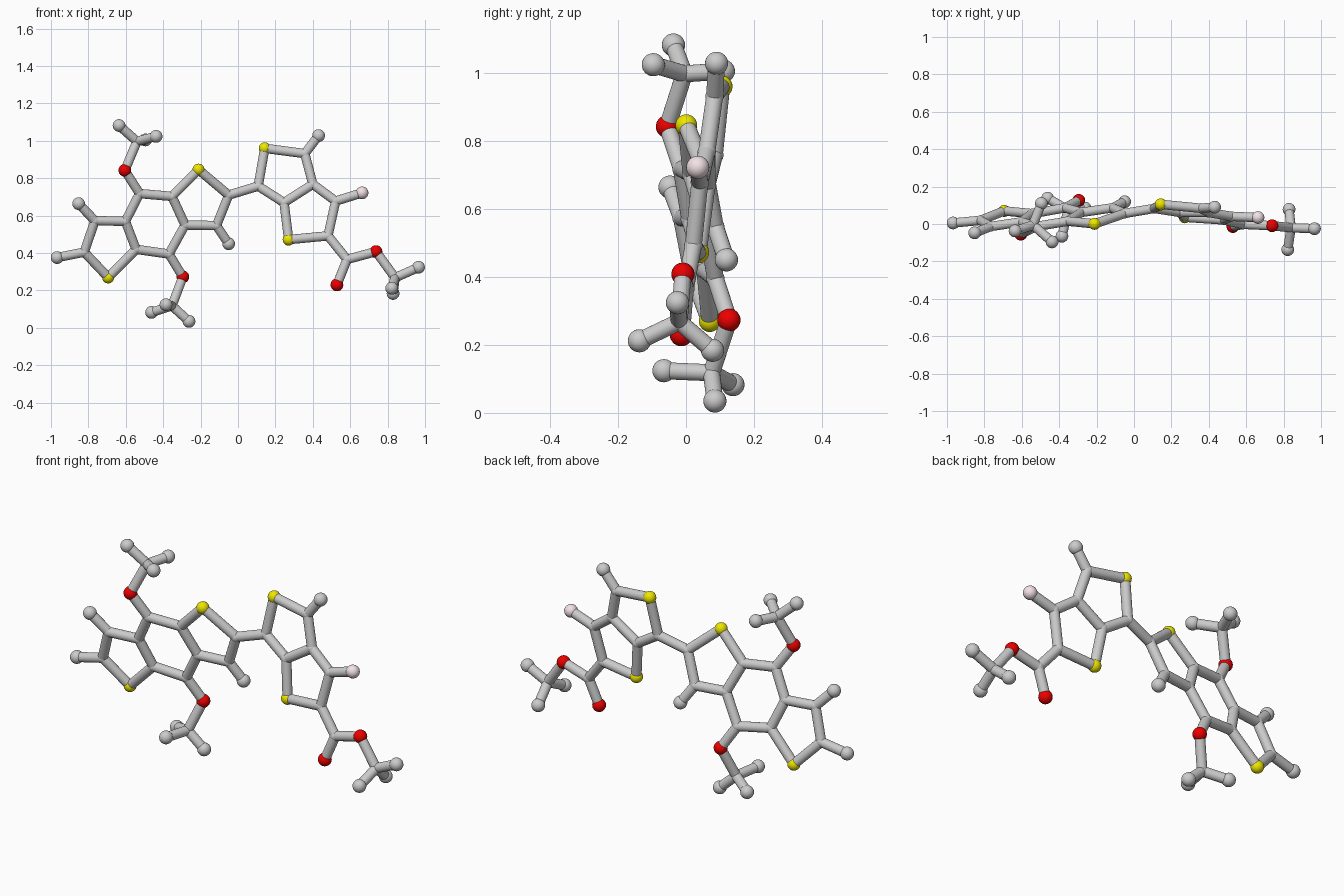
import bpy, math
from mathutils import Vector

if "Cube" in bpy.data.objects:
    bpy.data.objects.remove(bpy.data.objects["Cube"])

STICK, JOINT, BALL = 0.025, 0.027, 0.034


def material(name, rgb):
    m = bpy.data.materials.new(name)
    m.diffuse_color = (*rgb, 1)
    m.use_nodes = True
    m.node_tree.nodes["Principled BSDF"].inputs["Base Color"].default_value = m.diffuse_color
    return m


MATS = {'S': material("yellow", (0.85, 0.8, 0.0)),
        'O': material("red", (0.85, 0.0, 0.0)),
        'F': material("pink", (0.9, 0.76, 0.79))}
NAMES = {'S': "sulphur_ball", 'O': "oxygen_ball", 'F': "fluorine_ball",
         'H': "end_ball", 'C': "joint_ball"}
RADII = {'S': 0.032, 'C': JOINT}


# the two ring systems lie in slightly tilted planes
def left_plane(x, z):
    return 0.234 + 0.143 * x - 0.24 * z


def right_plane(x, z):
    return 0.001 - 0.08 * x + 0.12 * z


# planar atoms: kind, x, z
LEFT = {
    'Ha': ('H', -.967, .376), 'Ca': ('C', -.822, .405), 'Cb': ('C', -.765, .573),
    'Hb': ('H', -.852, .664), 'Sl': ('S', -.694, .27), 'B1': ('C', -.602, .57),
    'B2': ('C', -.545, .42), 'B3': ('C', -.369, .395), 'B4': ('C', -.283, .55),
    'B5': ('C', -.353, .703), 'B6': ('C', -.526, .718), 'O1': ('O', -.605, .842),
    'O2': ('O', -.295, .273), 'St': ('S', -.211, .846), 'T2': ('C', -.05, .71),
    'T3': ('C', -.115, .547), 'Ht': ('H', -.05, .45),
}
RIGHT = {
    'R1': ('C', .108, .758), 'Sr': ('S', .143, .96), 'R2': ('C', .357, .932),
    'Hr': ('H', .431, 1.028), 'R3': ('C', .4, .768), 'R4': ('C', .246, .67),
    'Sb': ('S', .271, .472), 'R5': ('C', .481, .492), 'R6': ('C', .522, .678),
    'F': ('F', .663, .722), 'E': ('C', .583, .366), 'Od': ('O', .529, .23),
    'O3': ('O', .738, .408),
}
# methyl groups: x, y, z of the carbon and its three ends
METHYL = {
    'O1': [(-.54, -.005, .997), (-.636, -.037, 1.082), (-.438, -.096, 1.024), (-.495, .11, 1.005)],
    'O2': [(-.353, .075, .118), (-.462, .138, .083), (-.262, .085, .035), (-.385, -.065, .124)],
    'O3': [(.84, -.02, .268), (.965, -.025, .324), (.822, -.137, .212), (.829, .078, .184)],
}
BONDS = """Ha-Ca Ca-Cb Cb-Hb Ca-Sl Cb-B1 Sl-B2 B1-B2 B2-B3 B3-B4 B4-B5 B5-B6 B6-B1
B6-O1 B3-O2 B5-St St-T2 T2-T3 T3-B4 T3-Ht T2-R1 R1-Sr Sr-R2 R2-Hr R2-R3 R3-R4 R4-R1
R4-Sb Sb-R5 R5-R6 R6-R3 R6-F R5-E E-Od E-O3""".split()

atoms = {}
for table, plane in ((LEFT, left_plane), (RIGHT, right_plane)):
    for key, (kind, x, z) in table.items():
        atoms[key] = (kind, Vector((x, plane(x, z), z)))
bonds = [b.split('-') for b in BONDS]
for ox, pts in METHYL.items():
    c = ox + 'c'
    atoms[c] = ('C', Vector(pts[0]))
    bonds.append((ox, c))
    for i, p in enumerate(pts[1:]):
        atoms[c + str(i)] = ('H', Vector(p))
        bonds.append((c, c + str(i)))


def smooth(ob):
    ob.data.polygons.foreach_set("use_smooth", [True] * len(ob.data.polygons))


# atom balls
for kind, p in atoms.values():
    bpy.ops.mesh.primitive_uv_sphere_add(segments=24, ring_count=16,
                                         radius=RADII.get(kind, BALL), location=p)
    ob = bpy.context.object
    ob.name = NAMES[kind]
    smooth(ob)
    if kind in MATS:
        ob.data.materials.append(MATS[kind])

# bond sticks
for a, b in bonds:
    p, q = atoms[a][1], atoms[b][1]
    d = q - p
    bpy.ops.mesh.primitive_cylinder_add(vertices=24, radius=STICK, depth=d.length,
                                        end_fill_type='NOTHING', location=(p + q) / 2,
                                        rotation=d.to_track_quat('Z', 'Y').to_euler())
    ob = bpy.context.object
    ob.name = "bond_stick"
    smooth(ob)
